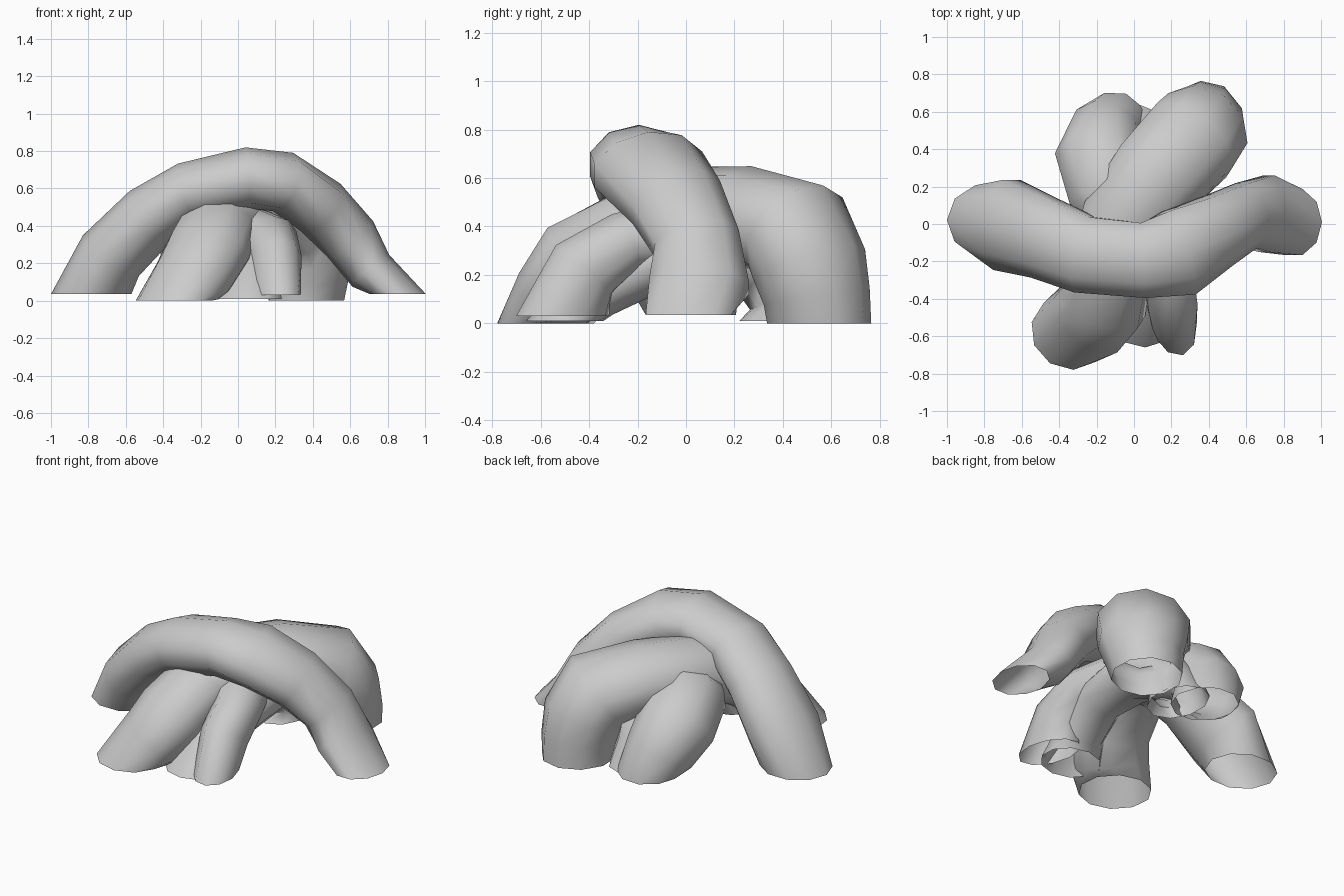
import bpy, bmesh, math
from mathutils import Vector

SIDES = 10


def arch(name, stations):
    """Open-ended low-poly tube; station = (x, y, z, side radius, vertical-plane radius)."""
    pts = [Vector(s[:3]) for s in stations]
    chord = pts[-1] - pts[0]
    chord.z = 0
    across = Vector((0, 0, 1)).cross(chord).normalized()
    bm = bmesh.new()
    rings = []
    last = len(pts) - 1
    for i, s in enumerate(stations):
        # feet are cut flat on the ground
        if i == 0:
            t = Vector((0, 0, 1))
        elif i == last:
            t = Vector((0, 0, -1))
        else:
            t = ((pts[i + 1] - pts[i]).normalized() + (pts[i] - pts[i - 1]).normalized()).normalized()
        side = (across - t * across.dot(t)).normalized()
        up = t.cross(side)
        ring = []
        for k in range(SIDES):
            a = 2 * math.pi * (k + 0.5) / SIDES
            co = pts[i] + side * math.cos(a) * s[3] * 1.03 + up * math.sin(a) * s[4]
            co.z = max(co.z, min(pts[0].z, pts[-1].z))
            ring.append(bm.verts.new(co))
        rings.append(ring)
    for r0, r1 in zip(rings, rings[1:]):
        for k in range(SIDES):
            n = (k + 1) % SIDES
            bm.faces.new((r0[k], r0[n], r1[n], r1[k]))
    bmesh.ops.recalc_face_normals(bm, faces=bm.faces)
    mesh = bpy.data.meshes.new(name)
    bm.to_mesh(mesh)
    bm.free()
    ob = bpy.data.objects.new(name, mesh)
    bpy.context.collection.objects.link(ob)
    bpy.ops.object.select_all(action='DESELECT')
    bpy.context.view_layer.objects.active = ob
    ob.select_set(True)
    bpy.ops.object.shade_smooth_by_angle(angle=math.radians(65))
    return ob


# Large arch spanning left to right at the front
arch("front_arch", [
    (-0.785, 0.02, 0.035, 0.19, 0.215),
    (-0.68, -0.005, 0.24, 0.25, 0.185),
    (-0.47, -0.08, 0.45, 0.22, 0.175),
    (-0.26, -0.165, 0.585, 0.21, 0.16),
    (0.05, -0.195, 0.655, 0.205, 0.165),
    (0.24, -0.155, 0.635, 0.24, 0.165),
    (0.44, -0.04, 0.50, 0.20, 0.165),
    (0.60, 0.045, 0.33, 0.18, 0.155),
    (0.71, 0.055, 0.16, 0.21, 0.13),
    (0.855, 0.01, 0.035, 0.18, 0.15)])

# Thick arch from the front left foot to the back right foot
arch("diagonal_arch", [
    (-0.345, -0.58, 0, 0.205, 0.195),
    (-0.24, -0.51, 0.13, 0.23, 0.18),
    (-0.165, -0.42, 0.26, 0.235, 0.20),
    (-0.12, -0.22, 0.37, 0.215, 0.19),
    (-0.06, 0.02, 0.45, 0.23, 0.20),
    (0.12, 0.25, 0.44, 0.26, 0.21),
    (0.31, 0.45, 0.385, 0.27, 0.23),
    (0.36, 0.51, 0.24, 0.255, 0.23),
    (0.37, 0.54, 0.11, 0.22, 0.22),
    (0.365, 0.55, 0, 0.20, 0.22)])

# Lower arch from the front right foot to the back left foot
arch("crossing_arch", [
    (0.205, -0.51, 0.03, 0.12, 0.20),
    (0.20, -0.42, 0.22, 0.135, 0.16),
    (0.18, -0.26, 0.33, 0.14, 0.13),
    (0.03, -0.02, 0.37, 0.19, 0.15),
    (-0.14, 0.20, 0.36, 0.23, 0.19),
    (-0.19, 0.37, 0.27, 0.23, 0.20),
    (-0.155, 0.48, 0.14, 0.20, 0.20),
    (-0.10, 0.51, 0.01, 0.18, 0.20)])

# Small arch tucked underneath
arch("under_arch", [
    (0.055, -0.50, 0.01, 0.18, 0.16),
    (0.08, -0.38, 0.14, 0.14, 0.13),
    (0.12, -0.15, 0.25, 0.14, 0.13),
    (0.10, 0.10, 0.29, 0.18, 0.14),
    (0.03, 0.30, 0.26, 0.19, 0.16),
    (0.02, 0.40, 0.12, 0.15, 0.15),
    (0.03, 0.43, 0.01, 0.15, 0.21)])
